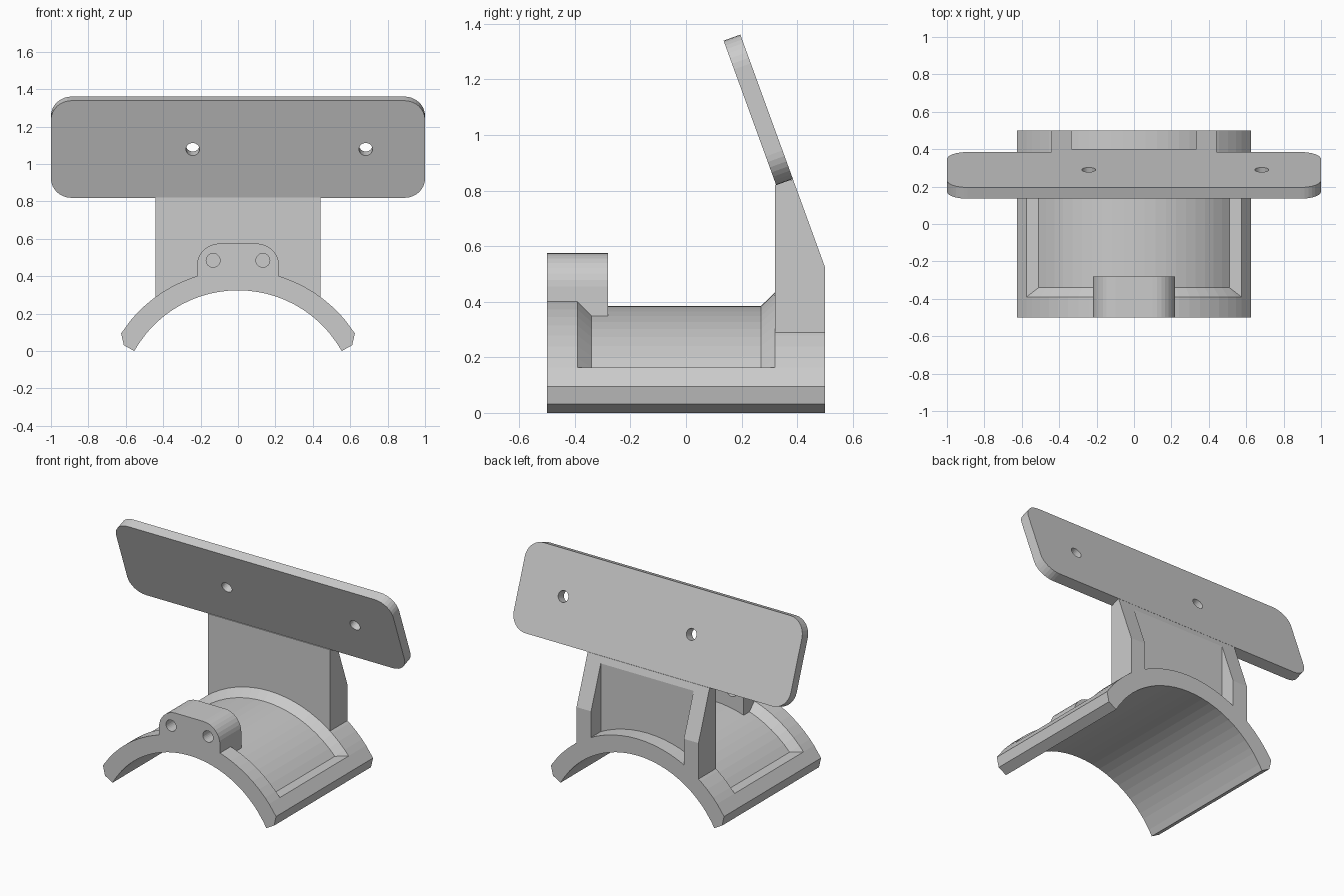
import bpy, bmesh
from math import sin, cos, pi, radians, sqrt
from mathutils import Vector

if "Cube" in bpy.data.objects:
    bpy.data.objects.remove(bpy.data.objects["Cube"])

CZ, R_IN, R_FLOOR, R_OUT = -0.311, 0.636, 0.696, 0.745   # saddle axis height and radii


def loft(name, rings):
    """Skin a list of equal-length closed rings and cap both ends."""
    bm = bmesh.new()
    vs = [[bm.verts.new(p) for p in ring] for ring in rings]
    n = len(vs[0])
    for a, b in zip(vs, vs[1:]):
        for i in range(n):
            j = (i + 1) % n
            bm.faces.new((a[i], a[j], b[j], b[i]))
    bm.faces.new(vs[0])
    bm.faces.new(vs[-1])
    bmesh.ops.remove_doubles(bm, verts=bm.verts, dist=1e-5)
    bmesh.ops.dissolve_degenerate(bm, edges=bm.edges, dist=1e-5)
    bmesh.ops.recalc_face_normals(bm, faces=bm.faces)
    me = bpy.data.meshes.new(name)
    bm.to_mesh(me)
    bm.free()
    ob = bpy.data.objects.new(name, me)
    bpy.context.collection.objects.link(ob)
    return ob


def arc(cx, cy, r, a0, a1, n):
    return [(cx + r * cos(radians(a0 + (a1 - a0) * i / n)),
             cy + r * sin(radians(a0 + (a1 - a0) * i / n))) for i in range(n + 1)]


def drill(ob, centre, axis, r):
    """Cut a round through-hole along an axis."""
    bpy.ops.mesh.primitive_cylinder_add(
        vertices=24, radius=r, depth=0.4, location=centre,
        rotation=Vector(axis).to_track_quat('Z', 'Y').to_euler())
    cutter = bpy.context.object
    cutter.hide_render = True
    mod = ob.modifiers.new("hole", 'BOOLEAN')
    mod.operation, mod.solver, mod.object = 'DIFFERENCE', 'EXACT', cutter
    bpy.context.view_layer.objects.active = ob
    bpy.ops.object.modifier_apply(modifier=mod.name)
    bpy.data.objects.remove(cutter)


# Saddle: arched shell with a bevelled shallow pocket on top
def saddle_ring(deg, r_out, pocket):
    f, y0, y1 = (R_FLOOR, -0.34, 0.27) if pocket else (r_out, -0.39, 0.32)
    sec = [(R_IN, -0.5), (r_out, -0.5), (r_out, -0.39), (f, y0),
           (f, y1), (r_out, 0.32), (r_out, 0.5), (R_IN, 0.5)]
    a = radians(deg)
    return [(r * cos(a), y, CZ + r * sin(a)) for r, y in sec]


ends = [(29.3, 0.70), (33, R_OUT), (39.5, R_OUT)]
rings = [saddle_ring(a, r, False) for a, r in ends]
rings += [saddle_ring(42.9 + 94.2 * i / 20, R_OUT, True) for i in range(21)]
rings += [saddle_ring(180 - a, r, False) for a, r in reversed(ends)]
loft("saddle", rings)

# Upright: thin web with a deeper rib at each side, foot following the saddle
def upright_ring(x, y_back):
    foot = CZ + sqrt(R_OUT ** 2 - x * x) - 0.008
    z_slope = 0.84 - (y_back - 0.385) / math_tan20
    return [(x, 0.32, foot), (x, 0.32, 0.82), (x, 0.385, 0.84),
            (x, y_back, z_slope), (x, y_back, foot)]


math_tan20 = sin(radians(20)) / cos(radians(20))
stations = [(-0.44, 0.5), (-0.335, 0.5)]
stations += [(-0.335 + 0.67 * i / 12, 0.40) for i in range(13)]
stations += [(0.335, 0.5), (0.44, 0.5)]
loft("upright", [upright_ring(x, y) for x, y in stations])

# Front lug: rounded block sitting on the front rim, with two holes
half = 90 - math_deg if (math_deg := 71.4) else 0
profile = arc(0.10, 0.455, 0.12, 0, 90, 8) + arc(-0.10, 0.455, 0.12, 90, 180, 8)
profile += arc(0, CZ, 0.69, 90 + half, 90 - half, 8)
lug = loft("front_lug", [[(x, y, z) for x, z in profile] for y in (-0.5, -0.28)])
for side in (-1, 1):
    drill(lug, (side * 0.133, -0.39, 0.485), (0, 1, 0), 0.037)

# Tilted plate: rounded rectangle with two holes
t = radians(20)
up, out = Vector((0, -sin(t), cos(t))), Vector((0, cos(t), sin(t)))
centre = Vector((0, 0.26, 1.09))
outline = []
for k, (sx, sv) in enumerate([(1, 1), (-1, 1), (-1, -1), (1, -1)]):
    outline += arc(sx * 0.89, sv * 0.1665, 0.11, 90 * k, 90 * k + 90, 8)
plate = loft("tilted_plate", [[centre + Vector((u, 0, 0)) + up * v + out * w
                               for u, v in outline] for w in (-0.032, 0.032)])
for x in (-0.242, 0.683):
    drill(plate, centre + Vector((x, 0, 0)), out, 0.036)
